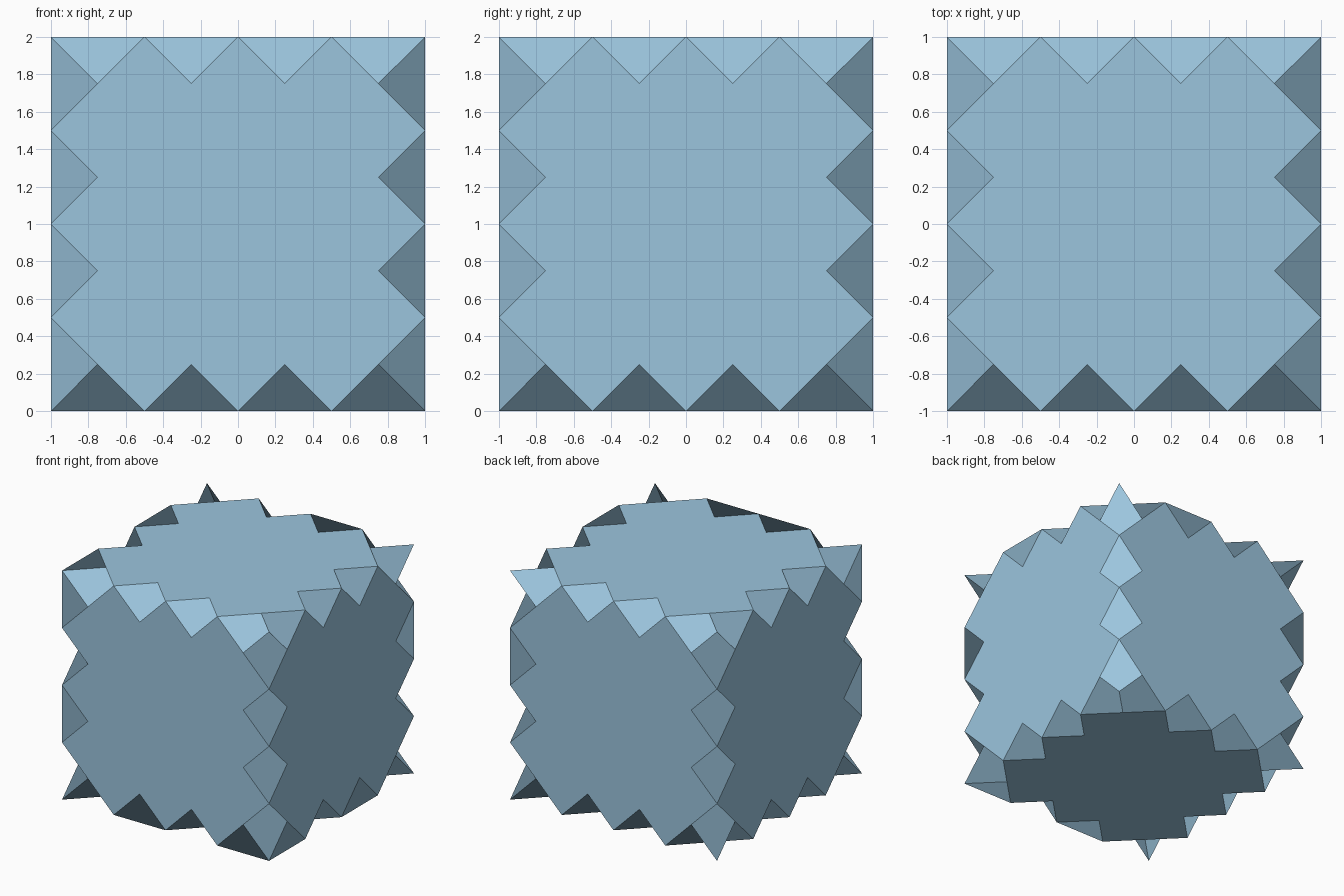
import bpy
import bmesh

# Remove the default object
default = bpy.data.objects.get("Cube")
if default:
    bpy.data.objects.remove(default, do_unlink=True)

HALF = 1.0
TOOTH = HALF / 4
X, Y, Z = range(3)

# Edge steps folded outward (flush with the block) instead of notched inward,
# keyed by edge axis and by its side on the next two axes in x-y-z cycle
FLUSH = {
    (X, -1, 1): (-TOOTH, TOOTH),
    (X, 1, 1): (TOOTH,),
    (X, -1, -1): (-TOOTH, 3 * TOOTH),
    (Y, 1, -1): (-3 * TOOTH, TOOTH),
    (Y, 1, 1): (-TOOTH,),
    (Y, -1, 1): (-3 * TOOTH, TOOTH),
    (Z, 1, 1): (TOOTH,),
    (Z, -1, -1): (-TOOTH, 3 * TOOTH),
    (Z, 1, -1): (TOOTH,),
    (Z, -1, 1): (TOOTH,),
}

bm = bmesh.new()
shared = {}


def vert(axis, along, b, c):
    """Shared vertex from coordinates on the axis and the next two axes."""
    co = [0.0] * 3
    for k, value in enumerate((along, b, c)):
        co[(axis + k) % 3] = value
    co[Z] += HALF
    key = tuple(co)
    if key not in shared:
        shared[key] = bm.verts.new(co)
    return shared[key]


# Six flat sides with a zigzag outline
quarter = [(HALF, -2 * TOOTH), (HALF - TOOTH, -TOOTH), (HALF, 0.0),
           (HALF - TOOTH, TOOTH), (HALF, 2 * TOOTH),
           (HALF - TOOTH, HALF - TOOTH)]
outline = []
for turn in range(4):
    outline += quarter
    quarter = [(-v, u) for u, v in quarter]

for axis in (X, Y, Z):
    for side in (-1, 1):
        ring = [vert(axis, side * HALF, u, v) for u, v in outline]
        bm.faces.new(ring if side > 0 else ring[::-1])

# Four folded quads along each of the twelve edges
inset = HALF - TOOTH
for axis in (X, Y, Z):
    for sb in (-1, 1):
        for sc in (-1, 1):
            for step in range(4):
                mid = (2 * step - 3) * TOOTH
                start = vert(axis, mid - TOOTH, sb * HALF, sc * HALF)
                end = vert(axis, mid + TOOTH, sb * HALF, sc * HALF)
                inner_b = vert(axis, mid, sb * inset, sc * HALF)
                inner_c = vert(axis, mid, sb * HALF, sc * inset)
                quad = [start, inner_b, end, inner_c]
                # The first corner decides which diagonal is the fold
                if mid not in FLUSH.get((axis, sb, sc), ()):
                    quad = quad[1:] + quad[:1]
                if sb * sc < 0:
                    quad = quad[:1] + quad[:0:-1]
                bm.faces.new(quad)

mesh = bpy.data.meshes.new("zigzag_block")
bm.to_mesh(mesh)
bm.free()
block = bpy.data.objects.new("zigzag_block", mesh)
bpy.context.scene.collection.objects.link(block)

# Pale blue
blue = bpy.data.materials.new("pale_blue")
blue.use_nodes = True
color = (0.33, 0.56, 0.73, 1.0)
blue.diffuse_color = color
blue.node_tree.nodes["Principled BSDF"].inputs["Base Color"].default_value = color
mesh.materials.append(blue)
